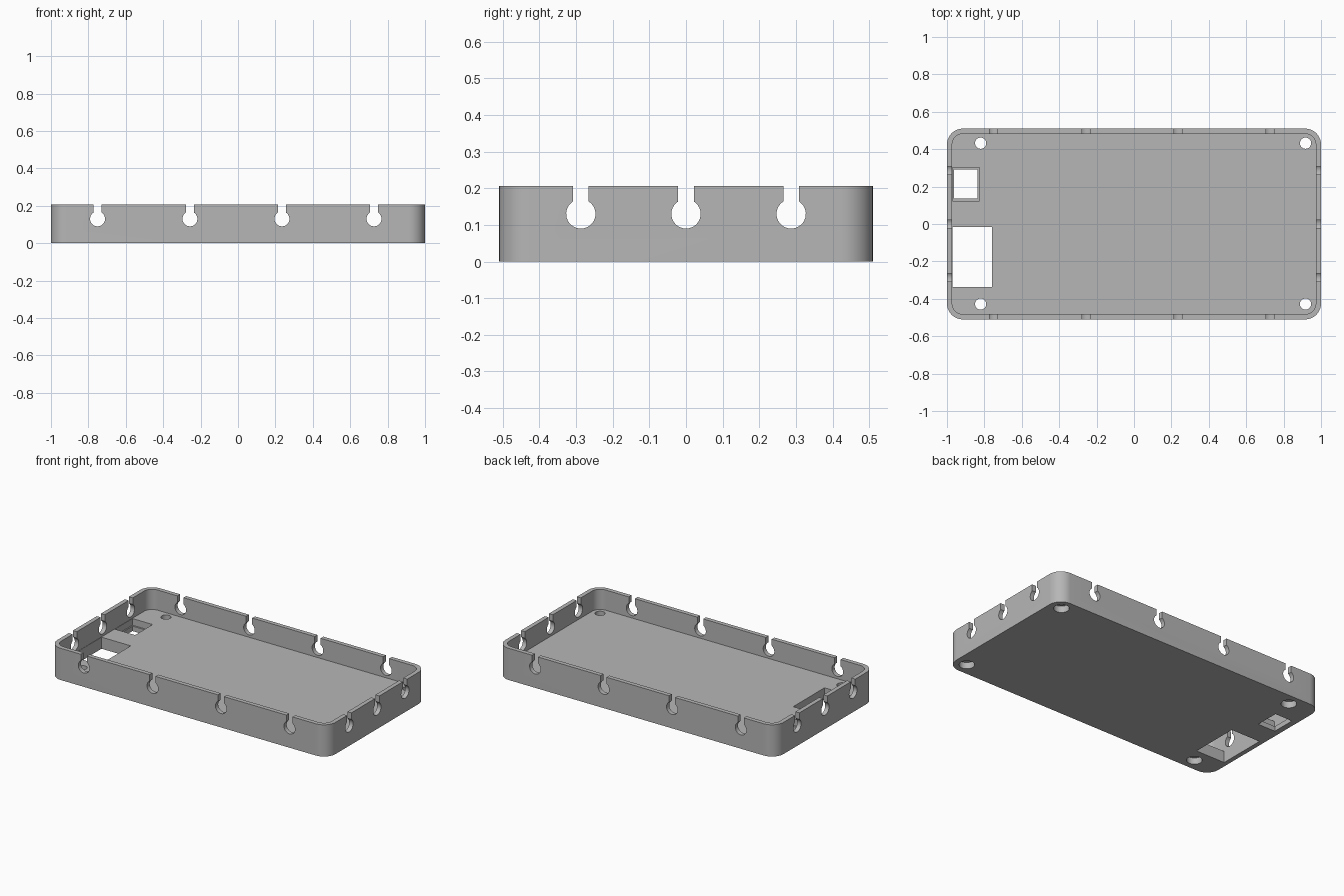
import bpy
import bmesh
from math import asin, cos, pi, sin
from mathutils import Matrix, Vector

old = bpy.data.objects.get("Cube")
if old:
    bpy.data.objects.remove(old, do_unlink=True)

HALF_X, HALF_Y, HEIGHT = 1.0, 0.51, 0.206
WALL, FLOOR, CORNER = 0.028, 0.075, 0.085

grey = bpy.data.materials.new("plain grey")
grey.use_nodes = True
colour = (0.47, 0.47, 0.47, 1)
grey.diffuse_color = colour
grey.node_tree.nodes["Principled BSDF"].inputs["Base Color"].default_value = colour


def prism(name, outline, low, high, turn=None):
    """Extrude a flat outline from low to high, then turn it."""
    bm = bmesh.new()
    face = bm.faces.new([bm.verts.new((x, y, low)) for x, y in outline])
    up = bmesh.ops.extrude_face_region(bm, geom=[face])["geom"]
    verts = [v for v in up if isinstance(v, bmesh.types.BMVert)]
    bmesh.ops.translate(bm, verts=verts, vec=Vector((0, 0, high - low)))
    if turn:
        bm.transform(turn)
    bmesh.ops.recalc_face_normals(bm, faces=bm.faces)
    mesh = bpy.data.meshes.new(name)
    bm.to_mesh(mesh)
    bm.free()
    mesh.materials.append(grey)
    obj = bpy.data.objects.new(name, mesh)
    bpy.context.collection.objects.link(obj)
    return obj


def arc(cx, cy, r, start, end, steps):
    angles = [start + (end - start) * i / steps for i in range(steps + 1)]
    return [(cx + r * cos(a), cy + r * sin(a)) for a in angles]


def rounded(hx, hy, r):
    points = []
    for i, (sx, sy) in enumerate([(1, 1), (-1, 1), (-1, -1), (1, -1)]):
        points += arc(sx * (hx - r), sy * (hy - r), r, i * pi / 2, (i + 1) * pi / 2, 12)
    return points


def circle(x, y, r):
    return arc(x, y, r, 0, 2 * pi, 32)[:-1]


def box(x0, x1, y0, y1):
    return [(x0, y0), (x1, y0), (x1, y1), (x0, y1)]


def keyhole(x):
    """Round hole with a slot rising through the rim."""
    r, half, z = 0.04, 0.0215, 0.13
    a = asin(half / r)
    points = arc(x, z, r, pi / 2 + a, 5 * pi / 2 - a, 28)
    return points + [(x + half, 0.3), (x - half, 0.3)]


# Outer shell
tray = prism("tray", rounded(HALF_X, HALF_Y, CORNER), 0, HEIGHT)

# Inner cavity
cutters = [prism("cavity_cutter", rounded(HALF_X - WALL, HALF_Y - WALL, CORNER - WALL), FLOOR, 0.4)]

# Keyholes through the long walls and the end walls
upright = Matrix.Rotation(pi / 2, 4, "X")
sideways = Matrix.Rotation(pi / 2, 4, "Z") @ upright
for x in (-0.751, -0.257, 0.235, 0.727):
    cutters.append(prism("long_wall_keyhole", keyhole(x), -0.7, 0.7, upright))
for y in (-0.287, 0, 0.287):
    cutters.append(prism("end_wall_keyhole", keyhole(y), -1.2, 1.2, sideways))

# Screw holes, widened from below
for x in (-0.82, 0.917):
    for y in (-0.428, 0.432):
        cutters.append(prism("screw_hole", circle(x, y, 0.03), -0.1, 0.1))
        cutters.append(prism("screw_head_recess", circle(x, y, 0.046), -0.1, 0.042))

# Large opening, and small opening with a ledge
cutters.append(prism("large_opening", box(-0.97, -0.76, -0.336, -0.015), -0.1, 0.1))
cutters.append(prism("small_opening", box(-0.962, -0.836, 0.135, 0.291), -0.1, 0.1))
cutters.append(prism("small_opening_ledge", box(-0.97, -0.825, 0.122, 0.302), 0.032, 0.1))

bpy.ops.object.select_all(action="DESELECT")
bpy.context.view_layer.objects.active = tray
tray.select_set(True)
for cutter in cutters:
    cut = tray.modifiers.new("cut", "BOOLEAN")
    cut.operation = "DIFFERENCE"
    cut.solver = "EXACT"
    cut.object = cutter
    bpy.ops.object.modifier_apply(modifier=cut.name)
    bpy.data.objects.remove(cutter, do_unlink=True)

bpy.ops.object.shade_smooth_by_angle(angle=pi / 6)
